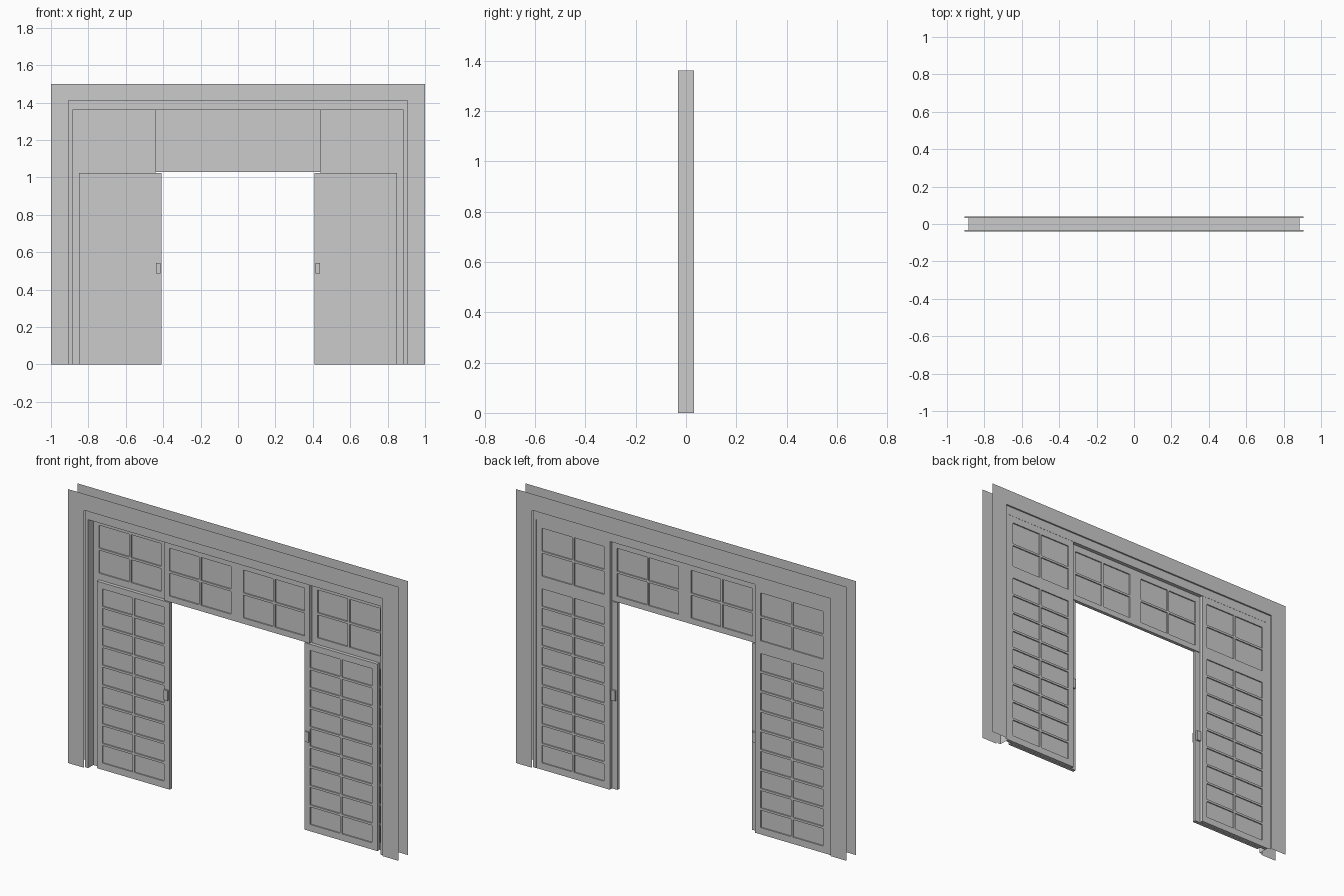
import bpy, bmesh

if "Cube" in bpy.data.objects:
    bpy.data.objects.remove(bpy.data.objects["Cube"])

CASE_Y = 0.041    # plane of the outer casing boards
JAMB_Y = 0.032    # half depth of the inner lining
JAMB_X, JAMB_Z = 0.885, 1.36
RAIL = 0.034      # sash frame width
BAR = 0.012       # glazing bar width


def finish(name, bm):
    bmesh.ops.remove_doubles(bm, verts=bm.verts, dist=1e-5)
    mesh = bpy.data.meshes.new(name)
    bm.to_mesh(mesh)
    bm.free()
    ob = bpy.data.objects.new(name, mesh)
    bpy.context.collection.objects.link(ob)
    return ob


def quad(bm, *pts):
    return bm.faces.new([bm.verts.new(p) for p in pts])


def upright(bm, x0, x1, z0, z1, y):
    """Vertical rectangle facing outward along the sign of y."""
    pts = [(x0, y, z0), (x1, y, z0), (x1, y, z1), (x0, y, z1)]
    quad(bm, *(pts if y < 0 else pts[::-1]))


def box(name, x0, x1, y0, y1, z0, z1):
    bm = bmesh.new()
    bmesh.ops.create_cube(bm, size=1)
    for v in bm.verts:
        v.co.x = x0 if v.co.x < 0 else x1
        v.co.y = y0 if v.co.y < 0 else y1
        v.co.z = z0 if v.co.z < 0 else z1
    return finish(name, bm)


def spans(a, b, n):
    """n pane intervals between a and b, separated by glazing bars."""
    w = (b - a - BAR * (n - 1)) / n
    return [(a + i * (w + BAR), a + i * (w + BAR) + w) for i in range(n)]


def sash(name, x0, x1, z0, z1, lights, y0, y1):
    """Glazed frame; lights is a list of (x range, z range, rows), each 2 panes wide."""
    panes = [(px, pz) for lx, lz, rows in lights
             for px in spans(*lx, 2) for pz in spans(*lz, rows)]
    xs = sorted({round(v, 5) for p in panes for v in p[0]} | {x0, x1})
    zs = sorted({round(v, 5) for p in panes for v in p[1]} | {z0, z1})
    bm = bmesh.new()
    for xa, xb in zip(xs, xs[1:]):
        for za, zb in zip(zs, zs[1:]):
            cx, cz = (xa + xb) / 2, (za + zb) / 2
            if not any(p[0] < cx < p[1] and q[0] < cz < q[1] for p, q in panes):
                quad(bm, (xa, y0, za), (xb, y0, za), (xb, y0, zb), (xa, y0, zb))
    frame = finish(name, bm)
    solid = frame.modifiers.new("thickness", 'SOLIDIFY')
    solid.thickness = y1 - y0
    solid.offset = -1
    mid = (y0 + y1) / 2
    for i, (lx, lz, _) in enumerate(lights):
        box(f"{name}_glass_{i}", *lx, mid - 0.003, mid + 0.003, *lz)


# casing boards on both faces of the wall, with open outer edges
for face, s in (("front", -1), ("back", 1)):
    for side, t in (("left", -1), ("right", 1)):
        bm = bmesh.new()
        upright(bm, *sorted((t * 0.905, t)), 0, 1.5, s * CASE_Y)
        finish(f"{face}_{side}_casing", bm)
    bm = bmesh.new()
    upright(bm, -0.905, 0.905, 1.41, 1.5, s * CASE_Y)
    quad(bm, (-0.905, s * CASE_Y, 1.41), (0.905, s * CASE_Y, 1.41),
         (0.905, s * JAMB_Y, 1.41), (-0.905, s * JAMB_Y, 1.41))
    finish(f"{face}_head_casing", bm)
    # narrow inner band around the opening
    bm = bmesh.new()
    for t in (-1, 1):
        upright(bm, *sorted((t * 0.905, t * JAMB_X)), 0, JAMB_Z, s * JAMB_Y)
    upright(bm, -0.905, 0.905, JAMB_Z, 1.41, s * JAMB_Y)
    finish(f"{face}_inner_band", bm)

# lining of the opening
bm = bmesh.new()
rim = [(-JAMB_X, 0), (-JAMB_X, JAMB_Z), (JAMB_X, JAMB_Z), (JAMB_X, 0)]
for (xa, za), (xb, zb) in zip(rim, rim[1:]):
    quad(bm, (xa, -JAMB_Y, za), (xb, -JAMB_Y, zb), (xb, JAMB_Y, zb), (xa, JAMB_Y, za))
finish("jamb_lining", bm)

for side, t in (("left", -1), ("right", 1)):
    # fixed side unit in the rear track: tall light below, small light above
    x0, x1 = sorted((t * 0.44, t * JAMB_X))
    lx = (x0 + RAIL, x1 - RAIL)
    sash(f"{side}_fixed_panel", x0, x1, 0, JAMB_Z,
         [(lx, (0.037, 0.99), 9), (lx, (1.06, 1.322), 2)], 0.012, 0.031)
    # sliding door in the front track
    x0, x1 = sorted((t * 0.408, t * 0.85))
    sash(f"{side}_sliding_door", x0, x1, 0, 1.024,
         [((x0 + RAIL, x1 - RAIL), (0.037, 0.99), 9)], -0.008, 0.011)
    # pull handle passing through the door stile
    x0, x1 = sorted((t * 0.415, t * 0.438))
    box(f"{side}_handle", x0, x1, -0.017, 0.022, 0.487, 0.543)

# transom over the doorway
sash("centre_transom", -0.44, 0.44, 1.028, JAMB_Z,
     [((-0.41, -0.038), (1.06, 1.322), 2), ((0.038, 0.41), (1.06, 1.322), 2)],
     -0.008, 0.011)
